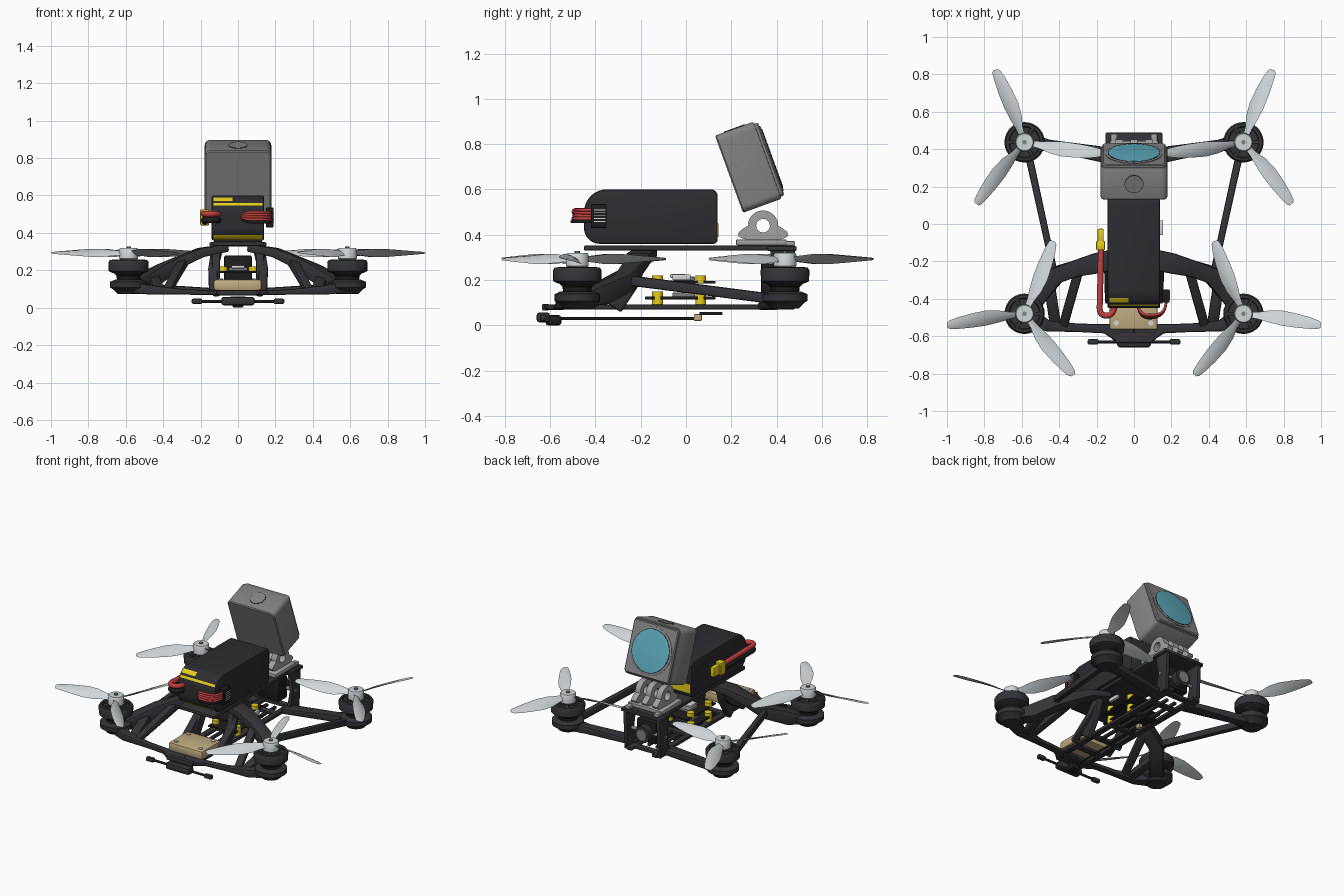
import bpy, bmesh, math
from math import sin, cos, pi, radians
from mathutils import Vector, Matrix

if "Cube" in bpy.data.objects:
    bpy.data.objects.remove(bpy.data.objects["Cube"])


def material(name, *rgb):
    m = bpy.data.materials.new(name)
    m.use_nodes = True
    m.diffuse_color = (*rgb, 1)
    m.node_tree.nodes["Principled BSDF"].inputs["Base Color"].default_value = (*rgb, 1)
    return m


FRAME = material("carbon frame", .034, .033, .039)
PACK = material("battery wrap", .026, .026, .031)
BLACK = material("black", .012, .012, .013)
GREY = material("camera grey", .225, .225, .225)
MOUNT = material("mount grey", .36, .36, .37)
PALE = material("propeller pale grey", .64, .68, .71)
TEAL = material("lens teal", .11, .40, .50)
RED = material("wire red", .55, .05, .05)
YELLOW = material("yellow", .80, .62, .01)
TAN = material("tan", .55, .42, .22)


def finish(bm, name, mats, bevel=0, matrix=None):
    """Bevel sharp edges, then turn the bmesh into a shaded object."""
    bmesh.ops.recalc_face_normals(bm, faces=bm.faces)
    if bevel:
        sharp = [e for e in bm.edges if e.calc_face_angle(0) > radians(50)]
        bmesh.ops.bevel(bm, geom=sharp, offset=bevel, segments=2, profile=.5,
                        affect='EDGES', clamp_overlap=True)
    if matrix:
        bm.transform(matrix)
        bmesh.ops.recalc_face_normals(bm, faces=bm.faces)
    me = bpy.data.meshes.new(name)
    bm.to_mesh(me)
    bm.free()
    me.shade_smooth()
    me.set_sharp_from_angle(angle=radians(35))
    for m in mats if isinstance(mats, list) else [mats]:
        me.materials.append(m)
    ob = bpy.data.objects.new(name, me)
    bpy.context.collection.objects.link(ob)
    return ob


def box(name, mat, x, y, z, bevel=.006, matrix=None):
    """Box from three (low, high) ranges."""
    bm = bmesh.new()
    bmesh.ops.create_cube(bm, size=1)
    for v in bm.verts:
        v.co = [r[0] if c < 0 else r[1] for c, r in zip(v.co, (x, y, z))]
    return finish(bm, name, mat, bevel, matrix)


def loft(name, mat, rings, bevel=0, matrix=None, closed=False):
    bm = bmesh.new()
    rows = [[bm.verts.new(p) for p in ring] for ring in rings]
    n = len(rows[0])
    for a, b in zip(rows, rows[1:] + rows[:1] if closed else rows[1:]):
        for i in range(n):
            bm.faces.new((a[i], a[(i + 1) % n], b[(i + 1) % n], b[i]))
    if not closed:
        bm.faces.new(rows[0])
        bm.faces.new(rows[-1])
    return finish(bm, name, mat, bevel, matrix)


def lathe(name, mat, profile, matrix=None, n=28):
    """Solid of revolution around z from (radius, z) pairs."""
    rings = [[(r * cos(2 * pi * i / n), r * sin(2 * pi * i / n), z) for i in range(n)]
             for r, z in profile]
    return loft(name, mat, rings, 0, matrix)


def rod(name, mat, a, b, r, n=16):
    a, b = Vector(a), Vector(b)
    turn = (b - a).to_track_quat('Z', 'Y').to_matrix().to_4x4()
    return lathe(name, mat, [(r, 0), (r, (b - a).length)], Matrix.Translation(a) @ turn, n)


def rounded(corners, steps=10):
    """Outline from (u, v, radius, start angle) corner arcs."""
    return [(u + r * cos(radians(a + 90 * i / steps)), v + r * sin(radians(a + 90 * i / steps)))
            for u, v, r, a in corners for i in range(steps + 1)]


def strut(name, mat, pts, s=1, bevel=.009):
    """Tapered beam through (x, y, z, width, height) points; s mirrors it in x."""
    rings = []
    P = [Vector((p[0] * s, p[1], p[2])) for p in pts]
    for i, p in enumerate(P):
        t = (P[min(i + 1, len(P) - 1)] - P[max(i - 1, 0)]).normalized()
        side = t.cross(Vector((0, 0, 1))).normalized()
        up = side.cross(t)
        side, up = side * pts[i][3] / 2, up * pts[i][4] / 2
        rings.append([p + side + up, p - side + up, p - side - up, p + side - up])
    return loft(name, mat, rings, bevel)


def wire(name, mat, pts, r):
    cu = bpy.data.curves.new(name, 'CURVE')
    cu.dimensions, cu.bevel_depth, cu.bevel_resolution, cu.resolution_u = '3D', r, 2, 6
    cu.use_fill_caps = True
    sp = cu.splines.new('NURBS')
    sp.points.add(len(pts) - 1)
    for q, p in zip(sp.points, pts):
        q.co = (*p, 1)
    sp.use_endpoint_u, sp.order_u = True, 3
    cu.materials.append(mat)
    bpy.context.collection.objects.link(bpy.data.objects.new(name, cu))


def propeller(name, x, y, start, s):
    at = Matrix.Translation((x * s, y, 0))
    lathe(name + "_hub", PALE, [(.036, .252), (.05, .262), (.05, .312), (.045, .32)], at)
    lathe(name + "_shaft", GREY, [(.012, .315), (.012, .328)], at, 10)
    # radius, chord, sideways shift, pitch in degrees
    stations = [(.02, .035, 0, 38), (.08, .048, .002, 38), (.14, .078, .006, 34),
                (.21, .090, .006, 28), (.29, .080, .003, 22), (.36, .064, 0, 17),
                (.405, .046, -.003, 14), (.418, .026, -.004, 13)]
    section = [(-.5, 0), (-.2, .08), (.2, .08), (.5, 0), (.2, -.03), (-.2, -.03)]
    rings = []
    for r, c, shift, pitch in stations:
        a = radians(-pitch * s)
        rings.append([(r, shift + c * (u * cos(a) - w * sin(a)),
                       .293 + c * (u * sin(a) + w * cos(a))) for u, w in section])
    for k in range(3):
        turn = Matrix.Rotation(radians(start + 120 * k), 4, 'Z')
        flip = Matrix.Diagonal((s, 1, 1, 1))
        loft(f"{name}_blade_{k + 1}", PALE, rings, 0, at @ flip @ turn)


def motor(name, x, y):
    at = Matrix.Translation((x, y, 0))
    lathe(name + "_pad", FRAME, [(.06, .074), (.085, .1), (.1, .108), (.1, .138), (.07, .15)], at)
    lathe(name + "_stator", BLACK, [(.062, .145), (.065, .17), (.09, .195)], at)
    lathe(name + "_bell", FRAME, [(.085, .185), (.106, .195), (.108, .242), (.1, .255),
                                  (.085, .257), (.08, .245), (.04, .245), (.035, .265)], at)
    for k in range(6):
        spin = at @ Matrix.Rotation(k * pi / 3, 4, 'Z')
        box(f"{name}_spoke_{k + 1}", FRAME, (.03, .09), (-.009, .009), (.24, .258), .002, spin)


# Motors, propellers and mirrored frame arms
for s, side in ((1, "left"), (-1, "right")):
    for end, y, start in (("front", -.48, -8), ("rear", .437, 68.5)):
        motor(f"{side}_{end}_motor", .585 * s, y)
        propeller(f"{side}_{end}_propeller", .585, y, start, s)
    strut(f"{side}_upper_arm", FRAME, [
        (.06, -.18, .32, .11, .04), (.2, -.21, .295, .11, .05), (.3, -.235, .25, .09, .06),
        (.41, -.27, .19, .09, .08), (.5, -.38, .135, .085, .09), (.57, -.46, .115, .1, .06)], s)
    strut(f"{side}_front_bar", FRAME, [
        (.57, -.49, .11, .1, .06), (.46, -.545, .095, .06, .05), (.3, -.555, .085, .045, .03),
        (.15, -.56, .08, .05, .025), (0, -.56, .08, .05, .025)], s)
    strut(f"{side}_arm_brace", FRAME, [(.29, -.23, .25, .05, .05), (.38, -.55, .09, .05, .03)], s)
    strut(f"{side}_arm_web", FRAME, [(.45, -.34, .15, .06, .05), (.42, -.54, .09, .06, .03)], s)
    strut(f"{side}_inner_leg", FRAME, [
        (.11, -.2, .325, .06, .04), (.135, -.25, .2, .05, .04), (.13, -.42, .085, .05, .03)], s)
    strut(f"{side}_rear_leg", FRAME, [(.12, -.2, .32, .05, .07), (.118, -.235, .2, .04, .07),
                                      (.115, -.32, .08, .04, .08)], s)
    strut(f"{side}_side_strut", FRAME, [
        (.57, .4, .115, .04, .045), (.43, -.24, .197, .035, .045)], s)
    strut(f"{side}_rear_arm", FRAME, [
        (.58, .437, .11, .1, .06), (.45, .42, .1, .06, .05), (.1, .36, .085, .09, .035)], s)
    # Belly rails, nose bumper links and rear cage walls
    box(f"{side}_belly_rail", FRAME, sorted((.075 * s, .115 * s)), (-.6, .48), (.07, .092))
    box(f"{side}_inner_rail", FRAME, sorted((.022 * s, .042 * s)), (-.3, .36), (.07, .088), .003)
    strut(f"{side}_bumper_link", FRAME, [(.17, -.56, .08, .03, .025), (.08, -.62, .08, .03, .025)], s)
    wall = [(.36, .07), (.47, .07), (.482, .335), (.37, .335), (.395, .2)]
    loft(f"{side}_cage_wall", FRAME, [[(x * s, *p) for p in wall] for x in (.112, .138)], .005)
    box(f"{side}_mount_ear", MOUNT, sorted((.09 * s, .125 * s)), (.43, .482), (.35, .372))

for k, y in enumerate((-.6, -.44, -.28, -.1, .1, .28, .42)):
    box(f"belly_slat_{k + 1}", FRAME, (-.115, .115), (y - .022, y + .022), (.071, .091))
box("nose_bumper", FRAME, (-.1, .1), (-.635, -.605), (.065, .095))
box("top_plate", FRAME, (-.135, .135), (-.45, .47), (.33, .353))
box("rear_top_plate", FRAME, (-.152, .152), (.36, .488), (.328, .35))

# Small flight camera inside the rear cage
box("flight_camera_body", BLACK, (-.075, .075), (.33, .43), (.13, .28), .012)
rod("flight_camera_barrel", FRAME, (0, .42, .2), (0, .475, .2), .055, 24)
rod("flight_camera_lens", GREY, (0, .47, .2), (0, .48, .2), .036, 24)
rod("flight_camera_axle", GREY, (-.145, .42, .2), (.145, .42, .2), .012)

# Electronics stack
for k, (z, low, high) in enumerate(((.115, .092, .15), (.185, .187, .22))):
    box(f"circuit_board_{k + 1}", BLACK, (-.1, .1), (-.18, .13), (z, z + .012), .002)
    for x in (-.08, .08):
        for y in (-.125, .065):
            rod("yellow_standoff", YELLOW, (x, y, low), (x, y, high), .024)
    box(f"stack_chip_{k + 1}", GREY, (-.05, .05), (-.06, .04), (z + .012, z + .03), .004)
box("stack_plug", PALE, (-.035, .035), (-.07, 0), (.21, .226), .004)
box("side_receiver", PALE, (.135, .155), (-.06, .02), (.2, .225), .004)

# Tan module under the nose of the battery
box("tan_module", TAN, (-.13, .125), (-.565, -.36), (.093, .15), .01)
for x in (-.095, .09):
    for y in (-.53, -.395):
        rod("module_screw", PALE, (x, y, .14), (x, y, .155), .014)

# Antenna below the frame
rod("antenna_cable", BLACK, (0, -.6, .03), (0, .04, .03), .006)
box("antenna_body", FRAME, (-.09, .09), (-.66, -.6), (.012, .058), .015)
box("antenna_boot", BLACK, (-.03, .03), (-.62, -.55), (0, .045), .012)
rod("antenna_rod", BLACK, (-.22, -.63, .034), (.22, -.63, .034), .008)
for s in (-1, 1):
    box("antenna_tip", FRAME, sorted((.19 * s, .248 * s)), (-.645, -.615), (.02, .048), .009)
box("antenna_plug", TAN, (-.014, .014), (.035, .07), (.02, .05), .004)
box("antenna_socket", BLACK, (-.04, .04), (.06, .16), (.045, .06), .003)

# Battery: rounded side profile, striped by height at its two ends
profile = rounded([(.11, .57, .03, 0), (-.35, .5, .1, 90), (-.38, .43, .07, 180), (.12, .38, .02, 270)])
bat = loft("battery", [PACK, YELLOW],
           [[(x, y, z) for y, z in profile] for x in (-.142, -.03, .14)], .01)
for f in bat.data.polygons:
    c = f.center
    nose = c.y < -.35 and abs(f.normal.x) < .3
    high = .57 < c.z < .59 and c.x < -.02 or .542 < c.z < .558
    f.material_index = int(nose and (high or .365 < c.z < .385))
box("battery_rear_label", YELLOW, (-.13, .06), (.136, .143), (.39, .45), 0)

# Main power lead and its plug
for dz, mat in ((.012, RED), (-.022, BLACK)):
    wire("power_lead", mat, [(-.1, -.43, .49 + dz), (-.11, -.49, .49 + dz), (-.185, -.49, .49 + dz),
                             (-.182, -.4, .49 + dz), (-.176, -.12, .48 + dz)], .016)
box("power_plug", YELLOW, (-.202, -.155), (-.14, -.09), (.44, .525), .006)
box("power_plug_nose", YELLOW, (-.195, -.162), (-.1, -.025), (.45, .515), .008)

# Balance lead and its plug
for k in range(5):
    z = .458 + .013 * k
    wire("balance_wire", BLACK if k == 0 else RED,
         [(.02, -.43, .484), (.03, -.5 + .004 * k, z), (.12, -.505 + .004 * k, z),
          (.172, -.46, z), (.172, -.4, z)], .0075)
    box("balance_pin", PALE, (.189, .193), (-.405, -.355), (z - .002, z + .002), 0)
box("balance_plug", BLACK, (.15, .19), (-.42, -.35), (.43, .535), .004)

# Camera mount: base and three arched lugs with a bolt hole
box("mount_base", MOUNT, (-.13, .13), (.22, .445), (.353, .38), .008)
N = 32
for k, x in enumerate((-.08, 0, .08)):
    outer, inner = [], []
    for i in range(N):
        a = 2 * pi * i / N
        flare = .067 + .12 * max(0, -sin(a))
        outer.append((.34 + flare * cos(a), .44 + max(.067 * sin(a), -.064)))
        inner.append((.34 + .03 * cos(a), .44 + .03 * sin(a)))
    rings = [[(x + d, *p) for p in loop] for loop, d in
             ((outer, -.02), (outer, .02), (inner, .02), (inner, -.02))]
    loft(f"mount_lug_{k + 1}", MOUNT, rings, 0, None, True)

# Action camera with rounded corners, leaning back by twenty degrees
tilt = Matrix.Translation((0, .28, .70)) @ Matrix.Rotation(radians(20), 4, 'X')
shell = []
for y, inset in ((-.096, .006), (-.09, 0), (.078, 0), (.084, .004), (.085, .01), (.096, .01), (.102, .016)):
    x, z, r = .148, .151, .03 - inset
    shell.append([(u, y, v) for u, v in rounded(
        [(x, z, r, 0), (-x, z, r, 90), (-x, -z, r, 180), (x, -z, r, 270)], 6)])
loft("action_camera", GREY, shell, 0, tilt)
face = tilt @ Matrix.Translation((0, .102, 0)) @ Matrix.Rotation(-pi / 2, 4, 'X')
lathe("lens_rim", GREY, [(.153, -.01), (.153, .003), (.148, .005)], face, 48)
lathe("lens_seal", BLACK, [(.14, -.01), (.14, .006)], face, 48)
lathe("lens_glass", TEAL, [(.136, -.01), (.136, .007), (.13, .008)], face, 48)
top = tilt @ Matrix.Translation((0, -.005, .181))
lathe("shutter_ring", BLACK, [(.051, -.01), (.051, .001)], top, 32)
lathe("shutter_button", GREY, [(.048, -.01), (.048, .003)], top, 32)
